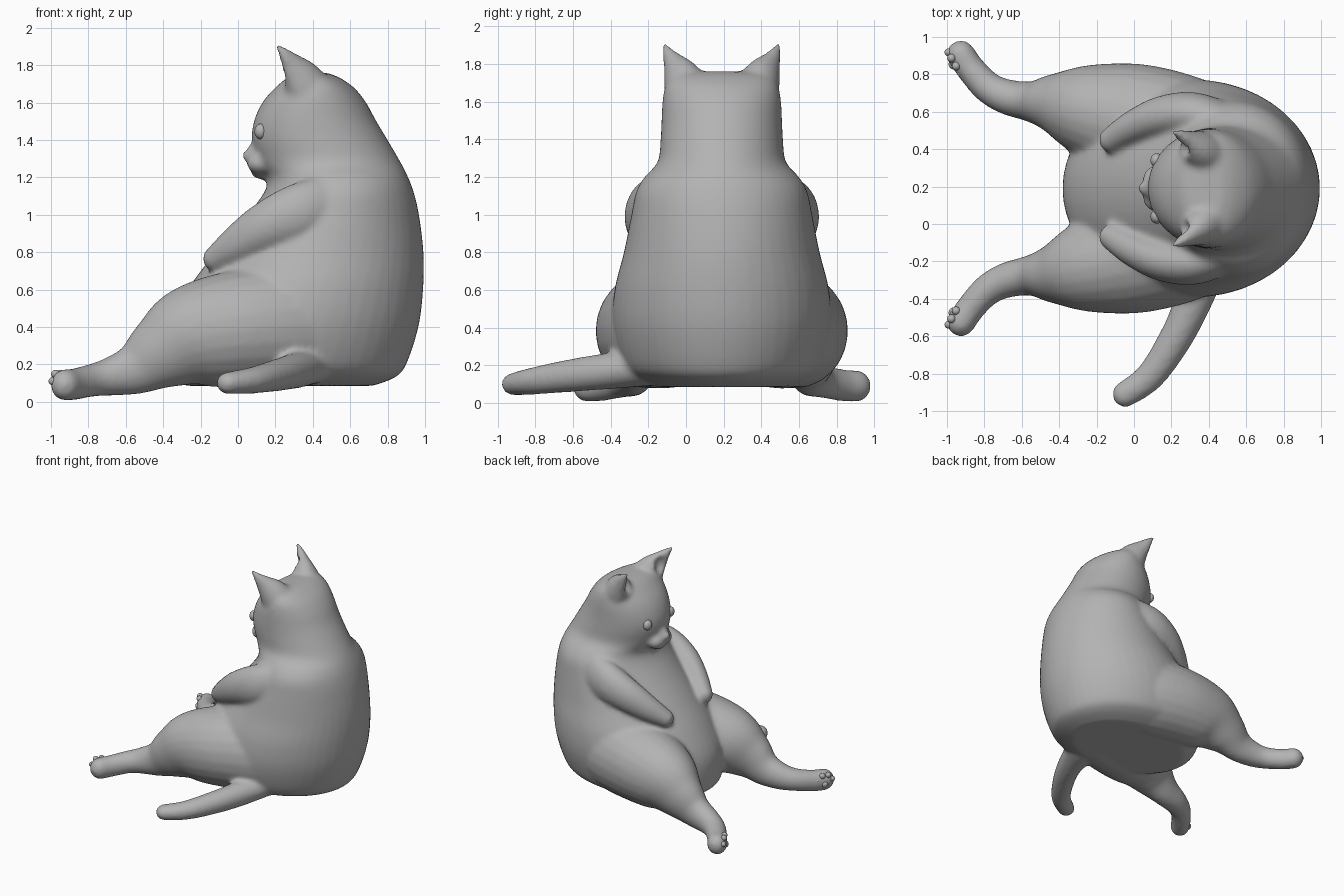
import bpy, bmesh, math
from mathutils import Vector, Matrix

if "Cube" in bpy.data.objects:
    bpy.data.objects.remove(bpy.data.objects["Cube"])

MID = 0.19   # y of the body's plane of symmetry
fur = bpy.data.materials.new("grey_clay")
fur.diffuse_color = (0.45, 0.45, 0.45, 1)
fur.use_nodes = True
fur.node_tree.nodes["Principled BSDF"].inputs["Base Color"].default_value = fur.diffuse_color


def resample(rows, n=5):
    """Catmull-Rom interpolation of rows of numbers."""
    p = [rows[0]] + list(rows) + [rows[-1]]
    out = []
    for i in range(1, len(p) - 2):
        for k in range(n):
            t = k / n
            out.append([0.5 * (2 * b + (c - a) * t + (2 * a - 5 * b + 4 * c - d) * t * t
                               + (3 * b - a - 3 * c + d) * t ** 3)
                        for a, b, c, d in zip(*p[i - 1:i + 3])])
    return out + [list(rows[-1])]


def skin(bm, rings):
    """Bridge rings of points into a closed shell."""
    rs = [[bm.verts.new(p) for p in r] for r in rings]
    n = len(rs[0])
    for a, b in zip(rs, rs[1:]):
        for i in range(n):
            bm.faces.new((a[i], a[(i + 1) % n], b[(i + 1) % n], b[i]))
    bm.faces.new(rs[0][::-1])
    bm.faces.new(rs[-1])


def limb(bm, stations, sides=24):
    """Round-ended tube through x, y, z, half width, half height."""
    st = resample(stations)
    pts = [Vector(s[:3]) for s in st]
    rings = []
    last = len(st) - 1

    def ring(c, t, w, h):
        side = t.cross(Vector((0, 0, 1))).normalized()
        up = side.cross(t)
        return [c + side * w * math.cos(a) + up * h * math.sin(a)
                for a in (2 * math.pi * k / sides for k in range(sides))]

    for i, s in enumerate(st):
        t = (pts[min(i + 1, last)] - pts[max(i - 1, 0)]).normalized()
        dome = [(math.sin(a), math.cos(a)) for a in (0.35, 0.7, 1.05, 1.4)]
        body = [ring(pts[i], t, s[3], s[4])]
        r = min(s[3], s[4])
        if i == 0:
            body = [ring(pts[i] - t * r * d, t, s[3] * k, s[4] * k) for d, k in dome[::-1]] + body
        if i == last:
            body += [ring(pts[i] + t * r * d, t, s[3] * k, s[4] * k) for d, k in dome]
        rings += body
    skin(bm, rings)


def ball(bm, c, r):
    bmesh.ops.create_uvsphere(bm, u_segments=20, v_segments=12, radius=1,
                              matrix=Matrix.Translation(c) @ Matrix.Diagonal((*r, 1)))


def finish(name, bm):
    bmesh.ops.recalc_face_normals(bm, faces=bm.faces)
    for f in bm.faces:
        f.smooth = True
    me = bpy.data.meshes.new(name)
    bm.to_mesh(me)
    bm.free()
    ob = bpy.data.objects.new(name, me)
    bpy.context.collection.objects.link(ob)
    me.materials.append(fur)
    return ob


def mirrored(stations, s):
    return [(x, MID + s * o, z, w, h) for x, o, z, w, h in stations]


bm = bmesh.new()

# Torso and head: z, front x, back x, half width
torso = [(.085, -.28, .72, .36), (.13, -.36, .84, .46), (.2, -.38, .9, .53), (.4, -.37, .965, .58),
         (.6, -.27, .99, .57), (.8, -.12, .992, .52), (1.0, .05, .968, .48), (1.12, .14, .94, .455),
         (1.2, .16, .91, .41), (1.28, .11, .87, .34), (1.4, .075, .8, .325), (1.5, .085, .74, .32),
         (1.6, .13, .685, .315), (1.68, .2, .62, .30), (1.735, .27, .54, .26), (1.76, .36, .47, .16)]
skin(bm, [[((f + b) / 2 + (b - f) / 2 * math.cos(a), MID + w * math.sin(a), z)
           for a in (2 * math.pi * k / 48 for k in range(48))]
          for z, f, b, w in resample(torso)])

# Limbs and ears: x, offset from the middle, z, half width, half height
leg = [(-.925, .715, .09, .078, .085), (-.87, .635, .095, .078, .085), (-.78, .54, .115, .085, .088),
       (-.68, .49, .135, .095, .105), (-.55, .465, .175, .11, .14), (-.42, .455, .255, .165, .2),
       (-.25, .42, .345, .25, .275), (0, .36, .39, .31, .315), (.3, .29, .41, .3, .33),
       (.5, .2, .42, .25, .3)]
arm = [(-.12, .26, .765, .07, .07), (0, .33, .845, .09, .105), (.15, .385, .935, .11, .135),
       (.32, .395, 1.0, .12, .165), (.5, .34, 1.04, .11, .18)]
ear = [(.40, .17, 1.62, .13, .14), (.34, .215, 1.73, .095, .11), (.285, .26, 1.81, .05, .065),
       (.24, .29, 1.87, .026, .03), (.208, .302, 1.905, .014, .014)]
for s in (-1, 1):
    for part in (leg, arm, ear):
        limb(bm, mirrored(part, s))
    ball(bm, (.12, MID + s * .05, 1.275), (.075, .075, .06))      # cheeks

# Muzzle, nose and chin
ball(bm, (.12, MID, 1.32), (.085, .06, .07))
ball(bm, (.045, MID, 1.315), (.03, .032, .026))
ball(bm, (.14, MID, 1.235), (.075, .07, .05))

# Tail sweeping out to one side
limb(bm, [(.37, -.2, .19, .14, .1), (.30, -.45, .165, .1, .095), (.2, -.65, .14, .088, .085),
          (.08, -.82, .115, .078, .072), (-.055, -.915, .1, .07, .06)])
body = finish("cat_body", bm)

# Hidden cutters that hollow the ears
bm = bmesh.new()
for s in (-1, 1):
    ball(bm, (.235, MID + s * .21, 1.78), (.065, .055, .085))
cutter = finish("ear_hollow_cutter", bm)
cutter.hide_render = True
cutter.hide_set(True)

# Fuse the overlapping forms into one soft skin
m = body.modifiers.new("fuse", 'REMESH')
m.mode, m.voxel_size, m.use_smooth_shade = 'VOXEL', 0.015, True
m = body.modifiers.new("hollow", 'BOOLEAN')
m.operation, m.object, m.solver = 'DIFFERENCE', cutter, 'EXACT'
m = body.modifiers.new("blend", 'REMESH')
m.mode, m.voxel_size, m.use_smooth_shade = 'VOXEL', 0.015, True
m = body.modifiers.new("soften", 'SMOOTH')
m.factor, m.iterations = 0.5, 9

# Eyes and toe pads
for s, label in ((-1, "left"), (1, "right")):
    bm = bmesh.new()
    ball(bm, (.122, MID + s * .15, 1.445), (.034, .038, .042))
    finish(label + "_eye", bm)

    bm = bmesh.new()
    n, side = Vector((-.85, -.5 * s, 0)), Vector((-.5, .85 * s, 0))
    foot = Vector((-.915, MID + s * .71, .09))
    for u, v, d, r in ((-.075, .025, .055, .022), (-.03, .058, .06, .023), (.02, .058, .06, .023),
                       (.055, .02, .058, .021), (-.015, -.01, .066, .028)):
        ball(bm, foot + n * d + side * u + Vector((0, 0, v)), (r, r, r))
    finish(label + "_toe_pads", bm)
